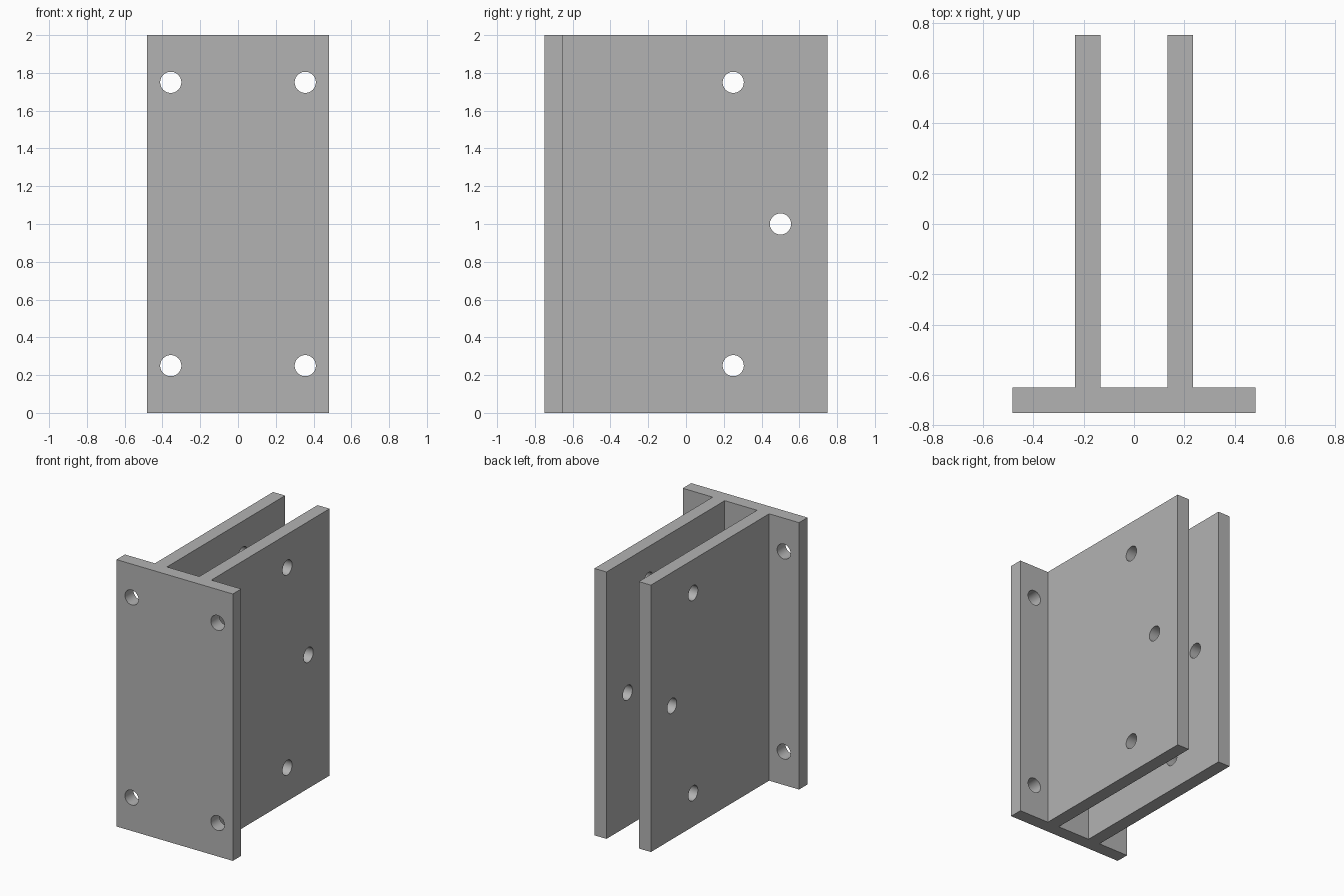
import bpy
import bmesh
import math
from mathutils import Matrix, Vector

if "Cube" in bpy.data.objects:
    bpy.data.objects.remove(bpy.data.objects["Cube"], do_unlink=True)

HEIGHT = 2.0
HALF_WIDTH, HALF_DEPTH = 0.482, 0.75
PLATE_BACK = -0.65                      # rear face of the front plate
FIN_IN, FIN_OUT = 0.134, 0.234          # inner and outer faces of each fin
HOLE_R = 0.056

# Plain grey metal
grey = bpy.data.materials.new("grey_metal")
grey.use_nodes = True
colour = (0.45, 0.45, 0.45, 1)
grey.diffuse_color = colour
grey.node_tree.nodes["Principled BSDF"].inputs["Base Color"].default_value = colour


def add_object(name, bm):
    bmesh.ops.recalc_face_normals(bm, faces=bm.faces)
    mesh = bpy.data.meshes.new(name)
    bm.to_mesh(mesh)
    bm.free()
    mesh.materials.append(grey)
    obj = bpy.data.objects.new(name, mesh)
    bpy.context.collection.objects.link(obj)
    return obj


# Bracket body: half the plan outline, mirrored and extruded upwards
half = [(HALF_WIDTH, -HALF_DEPTH), (HALF_WIDTH, PLATE_BACK),
        (FIN_OUT, PLATE_BACK), (FIN_OUT, HALF_DEPTH),
        (FIN_IN, HALF_DEPTH), (FIN_IN, PLATE_BACK)]
outline = half + [(-x, y) for x, y in reversed(half)]
bm = bmesh.new()
base = bm.faces.new([bm.verts.new((x, y, 0)) for x, y in outline])
top = bmesh.ops.extrude_face_region(bm, geom=[base])["geom"]
bmesh.ops.translate(bm, vec=(0, 0, HEIGHT),
                    verts=[v for v in top if isinstance(v, bmesh.types.BMVert)])
bracket = add_object("twin_fin_bracket", bm)

# Bolt hole drills: four through the front plate, three across both fins
drills = bmesh.new()


def drill(centre, axis, length):
    turn = Matrix.Rotation(math.pi / 2, 4, axis)
    bmesh.ops.create_cone(drills, cap_ends=True, segments=48, radius1=HOLE_R,
                          radius2=HOLE_R, depth=length,
                          matrix=Matrix.Translation(Vector(centre)) @ turn)


for z in (0.25, 1.75):
    for x in (-0.356, 0.356):
        drill((x, -0.7, z), 'X', 0.3)
    drill((0, 0.25, z), 'Y', 0.8)
drill((0, 0.5, HEIGHT / 2), 'Y', 0.8)
cutter = add_object("hole_cutter", drills)
cutter.hide_render = True

# Cut the holes, then discard the cutter
cut = bracket.modifiers.new("bolt_holes", 'BOOLEAN')
cut.operation = 'DIFFERENCE'
cut.solver = 'EXACT'
cut.object = cutter
bpy.ops.object.select_all(action='DESELECT')
bracket.select_set(True)
bpy.context.view_layer.objects.active = bracket
bpy.ops.object.modifier_apply(modifier=cut.name)
bpy.data.objects.remove(cutter, do_unlink=True)

# Smooth hole walls, crisp plate edges
bpy.ops.object.shade_smooth_by_angle(angle=math.radians(30))
